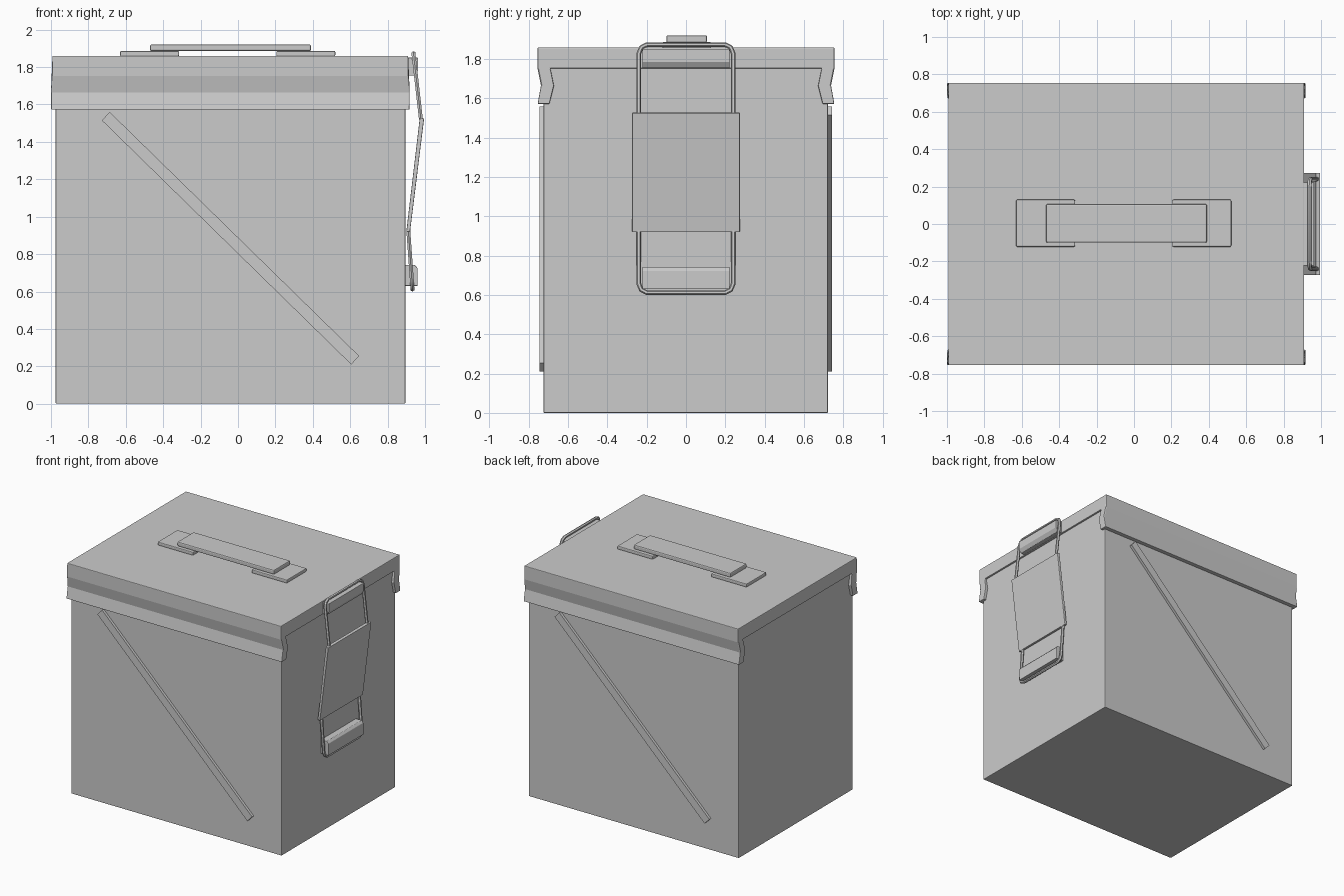
import bpy, bmesh, math
from mathutils import Vector

if "Cube" in bpy.data.objects:
    bpy.data.objects.remove(bpy.data.objects["Cube"])


def finish(obj, bevel):
    if bevel:
        m = obj.modifiers.new("edge_bevel", 'BEVEL')
        m.width = bevel
        m.segments = 2
        m.limit_method = 'ANGLE'
        m.angle_limit = math.radians(40)
    return obj


def prism(name, loop, offset, bevel=0.0):
    """Extrude a closed 3D polygon by an offset vector."""
    bm = bmesh.new()
    face = bm.faces.new([bm.verts.new(p) for p in loop])
    ext = bmesh.ops.extrude_face_region(bm, geom=[face])
    verts = [v for v in ext['geom'] if isinstance(v, bmesh.types.BMVert)]
    bmesh.ops.translate(bm, verts=verts, vec=Vector(offset))
    bmesh.ops.recalc_face_normals(bm, faces=bm.faces[:])
    me = bpy.data.meshes.new(name)
    bm.to_mesh(me)
    bm.free()
    obj = bpy.data.objects.new(name, me)
    bpy.context.collection.objects.link(obj)
    return finish(obj, bevel)


def box(name, x, y, z, bevel=0.0):
    loop = [(x[0], y[0], z[0]), (x[1], y[0], z[0]), (x[1], y[1], z[0]), (x[0], y[1], z[0])]
    return prism(name, loop, (0, 0, z[1] - z[0]), bevel)


def wire(name, points, radius):
    """Tube along an open path."""
    cu = bpy.data.curves.new(name, 'CURVE')
    cu.dimensions = '3D'
    cu.bevel_depth = radius
    cu.bevel_resolution = 1
    cu.use_fill_caps = True
    sp = cu.splines.new('POLY')
    sp.points.add(len(points) - 1)
    for p, co in zip(sp.points, points):
        p.co = (*co, 1)
    obj = bpy.data.objects.new(name, cu)
    bpy.context.collection.objects.link(obj)
    bpy.ops.object.select_all(action='DESELECT')
    obj.select_set(True)
    bpy.context.view_layer.objects.active = obj
    bpy.ops.object.convert(target='MESH')
    bpy.ops.object.shade_smooth_by_angle(angle=math.radians(50))


# Box body
box("body", (-0.975, 0.895), (-0.725, 0.722), (0, 1.77), 0.005)

# Lid: pinched skirt profile swept along x
half = [(0.755, 1.86), (0.755, 1.752), (0.738, 1.665), (0.755, 1.572),
        (0.695, 1.572), (0.672, 1.665), (0.69, 1.752)]
profile = half + [(-y, z) for y, z in reversed(half)]
lid = prism("lid", [(-0.992, y, z) for y, z in profile], (1.902, 0, 0), 0.005)
for v in lid.data.vertices:
    if v.co.z < 1.7:
        v.co.x += math.copysign(0.007, v.co.x)

# Diagonal ribs; the back one is the front one turned half around
front = [(-0.728, 1.515), (-0.686, 1.56), (0.648, 0.255), (0.605, 0.21)]
prism("front_rib", [(x, -0.72, z) for x, z in front], (0, -0.026, 0))
prism("back_rib", [(-0.08 - x, 0.717, z) for x, z in front], (0, 0.026, 0))

# Carry handle
for name, x0, x1 in (("handle_pad_left", -0.63, -0.315), ("handle_pad_right", 0.205, 0.52)):
    box(name, (x0, x1), (-0.122, 0.13), (1.858, 1.886), 0.006)
box("handle_strap", (-0.47, 0.39), (-0.10, 0.107), (1.885, 1.921), 0.008)

# Latch lever plate, leaning outward at the top
plate = [(0.900, 0.92), (0.920, 0.92), (0.995, 1.525), (0.972, 1.53)]
prism("latch_plate", [(x, -0.274, z) for x, z in plate], (0, 0.548, 0), 0.004)


# Latch wire loops with rounded corners
def loop_points(x0, z0, x1, z1):
    s = math.copysign(1, z1 - z0)
    path = [(0.24, z0), (0.24, z1 - 0.045 * s), (0.228, z1 - 0.014 * s), (0.20, z1)]
    path += [(-y, z) for y, z in reversed(path)]
    return [(x0 + (x1 - x0) * (z - z0) / (z1 - z0), y, z) for y, z in path]


wire("latch_loop_upper", loop_points(0.978, 1.52, 0.938, 1.873), 0.012)
wire("latch_loop_lower", loop_points(0.91, 0.935, 0.933, 0.612), 0.012)

# Catches held inside the loops
upper = [(0.90, 1.755), (0.945, 1.755), (0.963, 1.785), (0.963, 1.85), (0.90, 1.85)]
lower = [(0.89, 0.63), (0.96, 0.63), (0.96, 0.725), (0.945, 0.742), (0.89, 0.742)]
prism("catch_upper", [(x, -0.222, z) for x, z in upper], (0, 0.444, 0), 0.003)
prism("catch_lower", [(x, -0.222, z) for x, z in lower], (0, 0.444, 0), 0.003)
